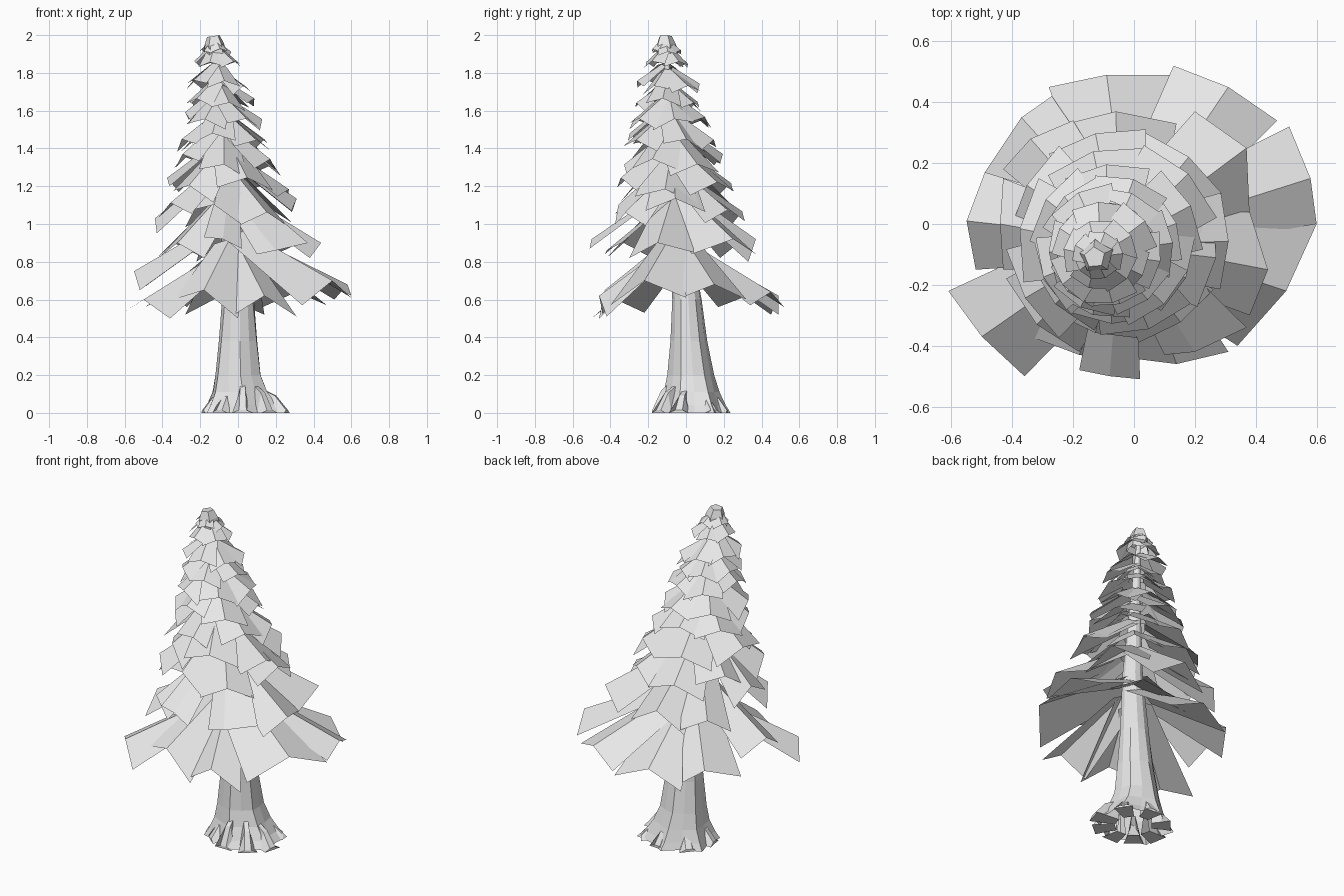
import bpy, bmesh, math, random
from mathutils import Vector

if "Cube" in bpy.data.objects:
    bpy.data.objects.remove(bpy.data.objects["Cube"])

random.seed(11)
grey = bpy.data.materials.new("light_grey")
grey.diffuse_color = (0.8, 0.8, 0.8, 1)
grey.use_nodes = True
grey.node_tree.nodes["Principled BSDF"].inputs["Base Color"].default_value = grey.diffuse_color


def finish(bm, name):
    me = bpy.data.meshes.new(name)
    bm.to_mesh(me)
    bm.free()
    me.materials.append(grey)
    ob = bpy.data.objects.new(name, me)
    bpy.context.collection.objects.link(ob)
    return ob


def axis(z):
    """Centre line of the leaning tree at height z."""
    t = max(0, (z - 0.6) / 1.4)
    return Vector((-0.13 * t ** 1.2, -0.11 * t ** 0.7, z))


def loft(bm, rings):
    """Tube through rings of points, open underneath and capped on top."""
    vs = [[bm.verts.new(p) for p in r] for r in rings]
    n = len(vs[0])
    for a, b in zip(vs, vs[1:]):
        for i in range(n):
            j = (i + 1) % n
            bm.faces.new((a[i], a[j], b[j], b[i]))
    bm.faces.new(vs[-1])


# Trunk: faceted tube with a flared foot
bm = bmesh.new()
rings = []
for z, rx, ry, cx, cy, wave in [
        (0, 0.215, 0.185, 0.03, 0.03, 0.12), (0.04, 0.185, 0.165, 0.02, 0.03, 0.10),
        (0.11, 0.15, 0.14, 0.01, 0.03, 0.06), (0.2, 0.125, 0.12, 0, 0.025, 0.04),
        (0.38, 0.105, 0.095, 0, 0.015, 0.03), (0.6, 0.085, 0.078, 0, 0.005, 0),
        (1.0, 0.06, 0.056, 0, 0, 0), (1.5, 0.03, 0.03, 0, 0, 0), (1.93, 0.01, 0.01, 0, 0, 0)]:
    c = axis(z) + Vector((cx, cy, 0))
    ring = []
    for i in range(12):
        a = math.tau * i / 12 + 0.1
        k = 1 + wave * (1 if i % 2 else -1)
        ring.append(c + Vector((rx * k * math.cos(a), ry * k * math.sin(a), 0)))
    rings.append(ring)
loft(bm, rings)
finish(bm, "trunk")

# Roots: tapering ridges around the foot
bm = bmesh.new()
for deg, reach, top in [(-130, .2, .12), (-90, .21, .17), (-50, .23, .15), (-15, .25, .13),
                        (35, .22, .1), (85, .2, .11), (140, .21, .1), (190, .22, .12)]:
    a = math.radians(deg)
    d, s = Vector((math.cos(a), math.sin(a), 0)), Vector((-math.sin(a), math.cos(a), 0))
    o = Vector((0.025, 0.025, 0))
    rings = []
    for r, h, w in [(0.1, top, .03), (0.6 * reach + .03, top * .7, .042), (reach * .97, 0.015, .055)]:
        p = o + d * r
        rings.append([p - s * w, p + s * w, p + s * w * .35 + Vector((0, 0, h)),
                      p - s * w * .35 + Vector((0, 0, h))])
    loft(bm, rings)
finish(bm, "roots")


def bough(bm, left, mid, right, rise, keep=0.45, inner=0.06):
    """Drooping sheet folded along its middle, running from three tips to the trunk."""
    c = axis(mid.z + rise)
    d = Vector((mid.x - c.x, mid.y - c.y, 0)).normalized()
    root = Vector((c.x, c.y, mid.z + rise)) + d * inner
    tip = [bm.verts.new(p) for p in (left, mid, right)]
    top = [bm.verts.new(root + (p - mid) * keep) for p in (left, mid, right)]
    for i in (0, 1):
        bm.faces.new((tip[i], tip[i + 1], top[i + 1], top[i]))


# Lowest skirt of boughs
bm = bmesh.new()
for tips in [
        ((.60, 0, .62), (.58, .15, .68), (.51, .32, .60)),
        ((.47, .34, .57), (.31, .45, .64), (.13, .52, .56)),
        ((.14, .49, .52), (-.09, .49, .62), (-.28, .45, .52)),
        ((-.27, .42, .56), (-.37, .35, .63), (-.49, .17, .56)),
        ((-.49, .17, .67), (-.55, .01, .75), (-.52, -.15, .65)),
        ((-.61, -.22, .53), (-.50, -.37, .60), (-.36, -.50, .50)),
        ((-.34, -.37, .60), (-.18, -.43, .65), (0, -.46, .50)),
        ((-.02, -.44, .52), (.14, -.46, .62), (.31, -.42, .51)),
        ((.34, -.40, .57), (.50, -.22, .70), (.60, 0, .61))]:
    bough(bm, *[Vector(p) for p in tips], rise=0.27, keep=0.5)
finish(bm, "lower_boughs")

# Second skirt, longest toward the front
bm = bmesh.new()
for tips in [
        ((-.18, -.48, .93), (-.08, -.50, .92), (.02, -.51, .87)),
        ((.10, -.43, .84), (.20, -.42, .86), (.37, -.34, .90)),
        ((.38, -.30, .82), (.44, -.15, .90), (.38, .04, .85)),
        ((.38, .03, .84), (.37, .25, .92), (.20, .37, .84)),
        ((.14, .33, .80), (-.06, .37, .92), (-.22, .33, .80)),
        ((-.20, .34, .83), (-.34, .28, .90), (-.43, .18, .82)),
        ((-.43, .15, .95), (-.44, 0, 1.03), (-.43, -.15, .95)),
        ((-.42, -.18, .82), (-.32, -.33, .90), (-.18, -.42, .82))]:
    bough(bm, *[Vector(p) for p in tips], rise=0.26, keep=0.55)
finish(bm, "middle_boughs")

# Upper tiers: ridge tip height, reach, rise to the trunk, boughs per tier
bm = bmesh.new()
for k, (z, reach, rise, n) in enumerate([
        (1.10, .34, .21, 7), (1.22, .30, .19, 6), (1.34, .265, .16, 6), (1.46, .23, .14, 6),
        (1.57, .195, .12, 6), (1.66, .17, .10, 6), (1.75, .16, .09, 6), (1.85, .115, .08, 5),
        (1.92, .08, .06, 5)]):
    for i in range(n):
        a = math.tau * (i + random.uniform(-.1, .1)) / n + k * 0.8
        half = math.pi / n * 1.02
        r = reach * random.uniform(.93, 1.1)
        h = z + random.uniform(-.12, .12) * reach
        tilt = random.uniform(-.12, .12) * reach
        pts = []
        for s in (-1, 0, 1):
            q = r * (1.03 if s else 1.0)
            pts.append(axis(z) + Vector((q * math.cos(a + s * half), q * math.sin(a + s * half),
                                         h - z - abs(s) * .2 * reach + s * tilt)))
        bough(bm, *pts, rise=rise, keep=0.55, inner=reach * 0.17)
finish(bm, "upper_boughs")

# Crown: small bent cap at the tip
bm = bmesh.new()
rings = []
for z, r in [(1.86, .065), (1.95, .055), (1.995, .035)]:
    rings.append([axis(z) + Vector((r * math.cos(t), r * math.sin(t), .005 * math.cos(t)))
                  for t in [math.tau * i / 5 + .4 for i in range(5)]])
loft(bm, rings)
finish(bm, "crown")
